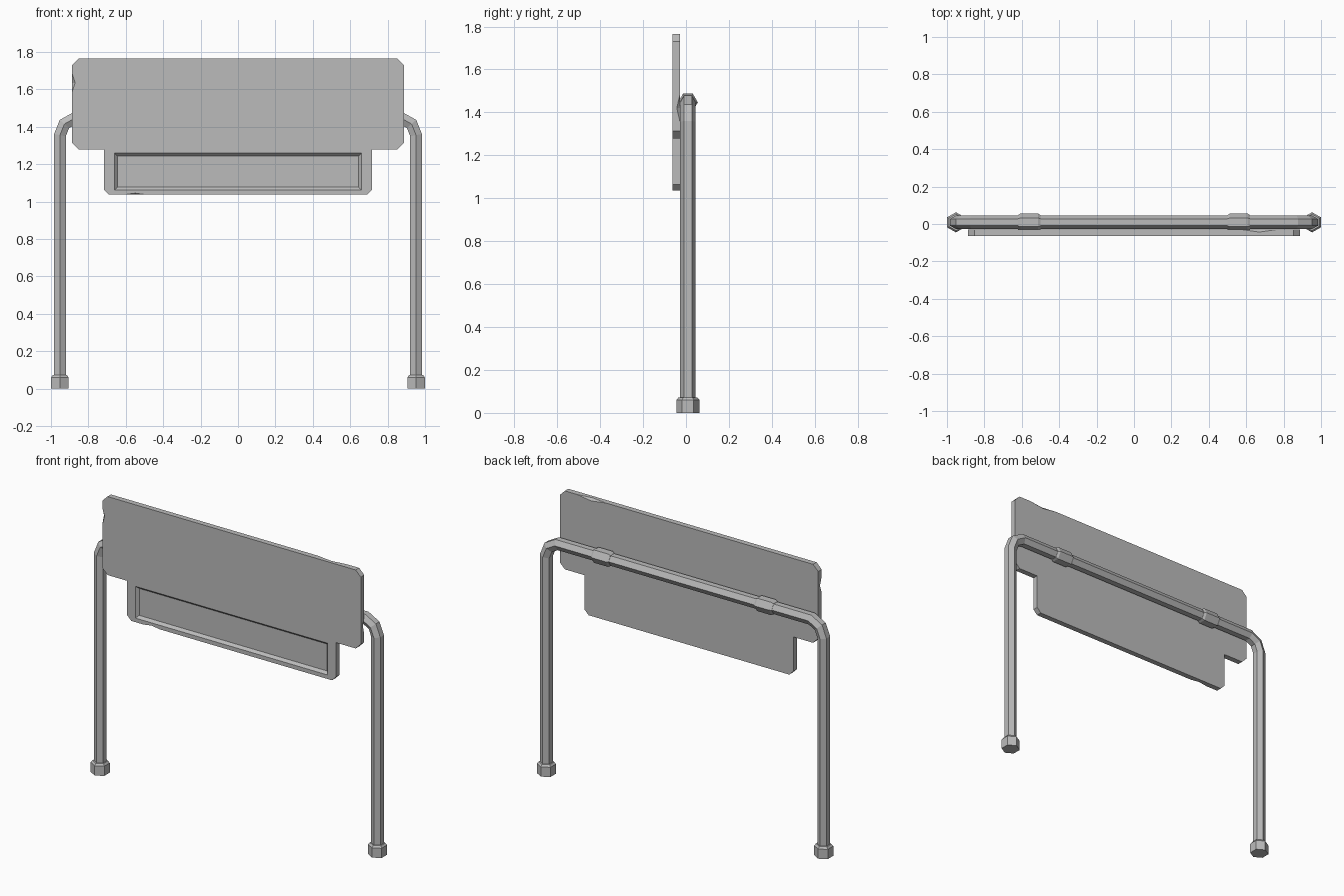
import bpy, bmesh
from math import radians, sin, cos, pi
from mathutils import Vector, Matrix

if "Cube" in bpy.data.objects:
    bpy.data.objects.remove(bpy.data.objects["Cube"], do_unlink=True)

GREY = (0.5, 0.5, 0.5, 1.0)
metal = bpy.data.materials.new("grey metal")
metal.use_nodes = True
metal.diffuse_color = GREY
metal.node_tree.nodes["Principled BSDF"].inputs["Base Color"].default_value = GREY

TUBE_Y = 0.009
FRONT, BACK = -0.063, -0.029
LEG_X, BAR_Z = 0.952, 1.447


def finish(name, bm):
    bmesh.ops.recalc_face_normals(bm, faces=bm.faces)
    mesh = bpy.data.meshes.new(name)
    bm.to_mesh(mesh)
    bm.free()
    mesh.materials.append(metal)
    obj = bpy.data.objects.new(name, mesh)
    bpy.context.collection.objects.link(obj)
    return obj


def hex_sweep(name, path, radii):
    """Sweep a hexagon along a path in the xz plane, corners pointing front and back."""
    bm = bmesh.new()
    points = [Vector((x, TUBE_Y, z)) for x, z in path]
    rings = []
    for i, p in enumerate(points):
        before = (p - points[i - 1]).normalized() if i else None
        after = (points[i + 1] - p).normalized() if i + 1 < len(points) else None
        before, after = before or after, after or before
        tangent = (before + after).normalized()
        side = tangent.cross(Vector((0, 1, 0))) / tangent.dot(after)
        rings.append([bm.verts.new(p + radii[i] * (Vector((0, cos(k * pi / 3), 0)) + side * sin(k * pi / 3)))
                      for k in range(6)])
    for a, b in zip(rings, rings[1:]):
        for k in range(6):
            bm.faces.new((a[k], a[k - 1], b[k - 1], b[k]))
    bm.faces.new(rings[0])
    bm.faces.new(rings[-1])
    return finish(name, bm)


def cut(target, cutter):
    cutter.hide_render = True
    mod = target.modifiers.new("cut", 'BOOLEAN')
    mod.operation, mod.solver, mod.object = 'DIFFERENCE', 'EXACT', cutter
    bpy.context.view_layer.objects.active = target
    bpy.ops.object.modifier_apply(modifier=mod.name)
    bpy.data.objects.remove(cutter, do_unlink=True)


# Bent tube frame
half = [(LEG_X, 0.03), (LEG_X, 1.355), (0.928, 1.415), (0.87, BAR_Z)]
path = [(-x, z) for x, z in half] + half[::-1]
hex_sweep("tube_frame", path, [0.036] * len(path))

# Feet and clamps
for side, sx in (("right", -1), ("left", 1)):
    x = sx * LEG_X
    hex_sweep(side + "_foot", [(x, 0), (x, 0.06), (x, 0.072)], [0.054, 0.054, 0.044])
    c = sx * 0.56
    hex_sweep(side + "_clamp",
              [(c + d, BAR_Z) for d in (-0.061, -0.048, 0.048, 0.061)],
              [0.038, 0.046, 0.046, 0.038])

# Sign board outline with clipped corners and a narrower lower panel
right_half = [(0.717, 1.065), (0.717, 1.278), (0.852, 1.278), (0.887, 1.313),
              (0.887, 1.73), (0.852, 1.765)]
outline = [(0.689, 1.037)] + right_half
outline += [(-x, z) for x, z in outline[::-1]]
bm = bmesh.new()
face = bm.faces.new([bm.verts.new((x, FRONT, z)) for x, z in outline])
grown = bmesh.ops.extrude_face_region(bm, geom=[face])["geom"]
bmesh.ops.translate(bm, vec=(0, BACK - FRONT, 0),
                    verts=[v for v in grown if isinstance(v, bmesh.types.BMVert)])
board = finish("sign_board", bm)

# Recessed tray with sloping walls in the lower panel
bm = bmesh.new()
rings = []
for y, inset in ((FRONT - 0.016, -0.015), (FRONT + 0.016, 0.015)):
    w, low, high = 0.66 - inset, 1.062 + inset, 1.259 - inset
    rings.append([bm.verts.new((x, y, z)) for x, z in ((-w, low), (w, low), (w, high), (-w, high))])
for k in range(4):
    bm.faces.new((rings[0][k], rings[0][k - 1], rings[1][k - 1], rings[1][k]))
for ring in rings:
    bm.faces.new(ring)
cut(board, finish("tray_cutter", bm))

# Small chips along the board edges
chips = [((-0.887, FRONT, 1.635), (0.016, 0.016, 0.05)),
         ((-0.55, FRONT, 1.037), (0.06, 0.016, 0.008)),
         ((0.67, BACK, 1.765), (0.1, 0.014, 0.014)),
         ((0.887, BACK, 1.42), (0.014, 0.014, 0.06))]
for place, size in chips:
    bm = bmesh.new()
    bmesh.ops.create_uvsphere(bm, u_segments=4, v_segments=2, radius=1,
                              matrix=Matrix.Translation(place) @ Matrix.Diagonal((*size, 1)))
    cut(board, finish("chip_cutter", bm))
